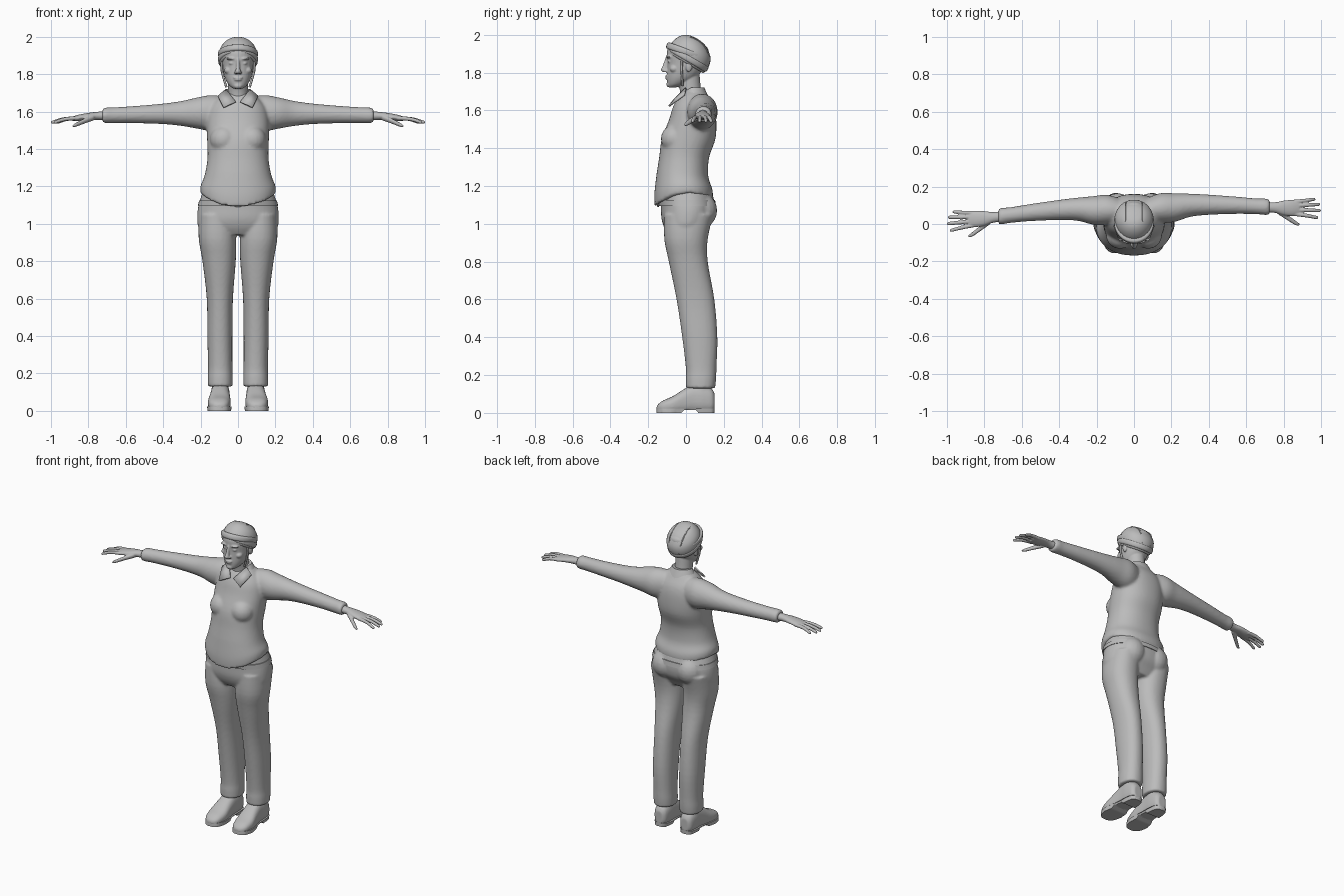
import bpy, bmesh, math
from mathutils import Matrix, Vector

cube = bpy.data.objects.get("Cube")
if cube:
    bpy.data.objects.remove(cube, do_unlink=True)

grey = bpy.data.materials.new("plain_grey")
grey.use_nodes = True
tone = (0.5, 0.5, 0.5, 1)
grey.diffuse_color = tone
grey.node_tree.nodes["Principled BSDF"].inputs["Base Color"].default_value = tone


def smooth_rows(rows, steps):
    """Pass a smooth curve through the listed cross-sections."""
    out = []
    for i in range(len(rows) - 1):
        a, b, c, d = (rows[max(i - 1, 0)], rows[i], rows[i + 1], rows[min(i + 2, len(rows) - 1)])
        for k in range(steps):
            t = k / steps
            out.append([q + .5 * t * (r - p + t * (2 * p - 5 * q + 4 * r - s + t * (3 * (q - r) + s - p)))
                        for p, q, r, s in zip(a, b, c, d)])
    return out + [list(rows[-1])]


def loft(bm, rows, axis="Z", side=1, sides=32, power=2.0, steps=4, warp=None, matrix=None):
    """Skin oval sections: position along axis, two centre values, two radii."""
    rings = []
    for p, a, b, ra, rb in smooth_rows(rows, steps):
        ring = []
        for k in range(sides):
            t = math.tau * k / sides
            c, s = math.cos(t), math.sin(t)
            u = a + ra * math.copysign(abs(c) ** (2 / power), c)
            v = b + rb * math.copysign(abs(s) ** (2 / power), s)
            co = Vector({"X": (p, u, v), "Y": (u, p, v), "Z": (u, v, p)}[axis])
            if warp:
                co = warp(co)
            co.x *= side
            ring.append(bm.verts.new(matrix @ co if matrix else co))
        rings.append(ring)
    for lo, hi in zip(rings, rings[1:]):
        for k in range(sides):
            j = (k + 1) % sides
            bm.faces.new((lo[k], lo[j], hi[j], hi[k]))
    bm.faces.new(rings[0])
    bm.faces.new(rings[-1])


def ball(bm, centre, radii):
    m = Matrix.Translation(centre) @ Matrix.Diagonal((*radii, 1))
    bmesh.ops.create_uvsphere(bm, u_segments=20, v_segments=12, radius=1, matrix=m)


def finish(name, bm, voxel=0, rounds=3):
    """Turn the parts into one object, fusing them when a voxel size is given."""
    bmesh.ops.recalc_face_normals(bm, faces=bm.faces)
    mesh = bpy.data.meshes.new(name)
    bm.to_mesh(mesh)
    bm.free()
    obj = bpy.data.objects.new(name, mesh)
    bpy.context.collection.objects.link(obj)
    mesh.materials.append(grey)
    bpy.ops.object.select_all(action="DESELECT")
    obj.select_set(True)
    bpy.context.view_layer.objects.active = obj
    bpy.ops.object.shade_smooth_by_angle(angle=math.radians(45))
    if voxel:
        fuse = obj.modifiers.new("fuse", "REMESH")
        fuse.mode, fuse.voxel_size, fuse.use_smooth_shade = "VOXEL", voxel, True
        soft = obj.modifiers.new("soften", "SMOOTH")
        soft.factor, soft.iterations = .5, rounds
    return obj


def cord(name, points, radius):
    """Thin round cord through a few points."""
    curve = bpy.data.curves.new(name, "CURVE")
    curve.dimensions, curve.bevel_depth, curve.bevel_resolution = "3D", radius, 2
    curve.use_fill_caps = True
    line = curve.splines.new("NURBS")
    line.points.add(len(points) - 1)
    for pt, co in zip(line.points, points):
        pt.co = (*co, 1)
    line.use_endpoint_u, line.order_u = True, 3
    curve.materials.append(grey)
    bpy.context.collection.objects.link(bpy.data.objects.new(name, curve))


def arm_lean(side):
    """The right arm reaches a little further forward."""
    return lambda co: Vector((co.x, co.y - (.07 * co.x if side < 0 else 0), co.z))


def hem_wave(co):
    """Dip the sweater hem at the front and lift it over the hips."""
    w = min(max((1.27 - co.z) / .13, 0), 1)
    front = max(-co.y / .16, 0)
    return co + Vector((0, 0, w * (.035 * (co.x / .2) ** 2 - .04 * front ** 2)))


SIDES = (("left", 1), ("right", -1))

# Sweater: torso, bust and both sleeves
bm = bmesh.new()
loft(bm, [(1.71, 0, .045, .06, .05), (1.67, 0, .04, .11, .08), (1.62, 0, .04, .15, .108),
          (1.55, 0, .035, .166, .125), (1.45, 0, .014, .165, .142), (1.35, 0, -.01, .163, .132),
          (1.25, 0, -.02, .18, .138), (1.18, 0, -.014, .2, .154), (1.13, 0, -.012, .202, .154)],
     sides=48, power=2.2, warp=hem_wave)
for name, s in SIDES:
    ball(bm, (s * .075, -.06, 1.45), (.075, .073, .075))
    loft(bm, [(.05, .07, 1.59, .06, .085), (.14, .085, 1.592, .08, .096), (.22, .088, 1.592, .076, .083),
              (.3, .1, 1.59, .062, .067), (.4, .103, 1.588, .054, .055), (.55, .1, 1.584, .046, .046),
              (.66, .094, 1.581, .042, .042), (.7, .092, 1.58, .044, .042), (.725, .09, 1.579, .041, .038)],
         "X", s, warp=arm_lean(s))
finish("sweater", bm, .009, 4)

# Trousers: hips, seat and two legs
bm = bmesh.new()
loft(bm, [(1.18, 0, -.005, .185, .138), (1.1, 0, .01, .211, .143), (1.03, 0, .008, .218, .138),
          (.98, 0, 0, .21, .115), (.94, 0, 0, .17, .09)], sides=48, power=2.2)
for name, s in SIDES:
    ball(bm, (s * .088, .075, 1.07), (.09, .09, .095))
    loft(bm, [(1.05, .115, .015, .095, .13), (.92, .11, 0, .1, .115), (.8, .101, .012, .089, .103),
              (.6, .097, .05, .07, .1), (.4, .097, .073, .067, .093), (.24, .095, .08, .065, .081),
              (.18, .095, .079, .067, .08), (.13, .095, .077, .066, .077)], "Z", s, power=2.2)
finish("trousers", bm, .008, 4)

# Belt with buckle under the hem
bm = bmesh.new()
loft(bm, [(1.095, 0, .008, .215, .15), (1.125, 0, .004, .208, .15)], sides=48, power=2.2, steps=1)
ball(bm, (0, -.147, 1.105), (.025, .008, .016))
finish("belt", bm)

# Hands with four fingers and a thumb
FINGERS = ((.118, .132, .97), (.098, .105, .995), (.075, .072, 1.0), (.055, .035, .985))
for name, s in SIDES:
    bm = bmesh.new()
    lean = arm_lean(s)
    loft(bm, [(.69, .09, 1.578, .03, .026), (.75, .088, 1.577, .028, .022), (.8, .086, 1.574, .039, .019),
              (.85, .086, 1.567, .044, .017), (.885, .087, 1.562, .038, .012)], "X", s, 20, warp=lean)
    for y0, y1, tip in FINGERS:
        mid = (.86 + tip) / 2
        loft(bm, [(.85, y0, 1.565, .012, .011), (mid, (y0 + y1) / 2, 1.56, .0105, .0105),
                  (tip - .01, y1, 1.544, .009, .009), (tip, y1, 1.542, .004, .004)],
             "X", s, 12, warp=lean)
    loft(bm, [(.77, .07, 1.57, .018, .017), (.82, .035, 1.55, .015, .014), (.865, .005, 1.53, .012, .011),
              (.885, -.003, 1.522, .005, .005)], "X", s, 12, warp=lean)
    finish(name + "_hand", bm, .004, 2)

# Shoes with a separate sole, ankle and laces
SHOE = [(.152, .095, .06, .025, .04), (.135, .095, .066, .042, .062), (.09, .095, .075, .05, .076),
        (.04, .095, .075, .051, .076), (-.01, .097, .06, .055, .066), (-.07, .1, .042, .061, .046),
        (-.12, .101, .032, .052, .034), (-.145, .1, .026, .035, .022), (-.155, .1, .022, .015, .012)]


def upper_shape(co):
    return Vector((co.x, co.y, max(co.z, .014)))


def sole_shape(co):
    arch = .014 if -.01 < co.y < .06 else 0
    return Vector((.098 + (co.x - .098) * 1.06, co.y, min(max((co.z - .03) * 8, arch), .024)))


for name, s in SIDES:
    bm = bmesh.new()
    loft(bm, SHOE, "Y", s, power=2.5, warp=upper_shape)
    loft(bm, [(.09, .095, .08, .05, .06), (.15, .095, .08, .042, .052), (.19, .095, .08, .04, .05)], "Z", s)
    finish(name + "_shoe", bm, .005, 3)
    bm = bmesh.new()
    loft(bm, SHOE, "Y", s, power=2.5, warp=sole_shape)
    finish(name + "_sole", bm)
    for i in range(4):
        y, z = .01 - .022 * i, .135 - .015 * i
        cord(f"{name}_lace_{i + 1}", [(s * .065, y, z - .02), (s * .097, y - .008, z + .006),
                                     (s * .13, y, z - .02)], .004)

# Head and neck with sculpted features
bm = bmesh.new()
loft(bm, [(1.61, 0, .035, .06, .06), (1.69, 0, .026, .054, .056), (1.74, 0, .018, .053, .058),
          (1.82, 0, .01, .055, .06)])
loft(bm, [(1.722, 0, -.07, .022, .022), (1.738, 0, -.05, .045, .048), (1.77, 0, -.025, .066, .076),
          (1.81, 0, -.008, .078, .092), (1.85, 0, .002, .084, .101), (1.89, 0, .008, .088, .11),
          (1.93, 0, .01, .083, .105), (1.96, 0, .01, .05, .07)], power=2.1)
loft(bm, [(1.885, 0, -.094, .009, .012), (1.84, 0, -.108, .01, .014), (1.815, 0, -.117, .015, .016),
          (1.803, 0, -.111, .014, .014)], sides=16)
ball(bm, (0, -.086, 1.737), (.024, .018, .016))
for z, w in ((1.781, .026), (1.77, .021)):
    ball(bm, (0, -.098, z), (w, .013, .006))
for name, s in SIDES:
    ball(bm, (s * .034, -.09, 1.883), (.03, .015, .007))
    ball(bm, (s * .033, -.085, 1.858), (.016, .012, .008))
    ball(bm, (s * .05, -.062, 1.82), (.024, .024, .02))
    ball(bm, (s * .013, -.109, 1.809), (.008, .01, .008))
    ball(bm, (s * .085, .015, 1.835), (.01, .018, .032))
finish("head", bm, .0045, 2)

# Wrapped cap, tilted back, with two folded bands and crown seams
tilt = Matrix.Translation((0, .01, 1.855)) @ Matrix.Rotation(math.radians(-30), 4, "X")
steeper = Matrix.Translation((0, .008, 1.868)) @ Matrix.Rotation(math.radians(-20), 4, "X")
bm = bmesh.new()
loft(bm, [(-.01, 0, -.008, .09, .104), (0, 0, -.01, .098, .113), (.04, 0, -.01, .104, .117),
          (.08, 0, -.012, .096, .104), (.11, 0, -.018, .073, .077), (.126, 0, -.02, .045, .047),
          (.132, 0, -.02, .012, .012)], matrix=tilt)
finish("cap", bm)
for label, m, low in (("lower", tilt, 0), ("upper", steeper, .018)):
    bm = bmesh.new()
    loft(bm, [(low, 0, -.01, .096, .112), (low + .006, 0, -.01, .104, .119), (low + .018, 0, -.01, .107, .121),
              (low + .03, 0, -.01, .106, .119), (low + .035, 0, -.01, .098, .112)], matrix=m)
    finish(label + "_cap_band", bm)
for name, s in SIDES:
    cord(name + "_cap_seam", [tilt @ Vector(p) for p in (
        (s * .03, -.113, .06), (s * .046, -.075, .122), (s * .046, 0, .127),
        (s * .046, .07, .105), (s * .03, .1, .04))], .003)
    cord(name + "_hair_lock", [(s * .085, -.02, 1.88), (s * .09, -.025, 1.83), (s * .075, -.02, 1.77),
                               (s * .062, -.02, 1.73)], .006)

# Shirt collar: stand around the neck and two pointed wings
bm = bmesh.new()
loft(bm, [(1.665, 0, .042, .1, .08), (1.7, 0, .04, .078, .066), (1.722, 0, .038, .064, .058)],
     warp=lambda co: co + Vector((0, 0, -.035 * max((.03 - co.y) / .06, 0))))
finish("collar_stand", bm)
for name, s in SIDES:
    bm = bmesh.new()
    wing = [(.064, .0, 1.718), (.012, -.066, 1.652), (.078, -.09, 1.622), (.108, -.01, 1.682)]
    bm.faces.new([bm.verts.new((s * x, y, z)) for x, y, z in wing])
    obj = finish(name + "_collar_wing", bm)
    thick = obj.modifiers.new("thickness", "SOLIDIFY")
    thick.thickness, thick.offset = .009, 0
